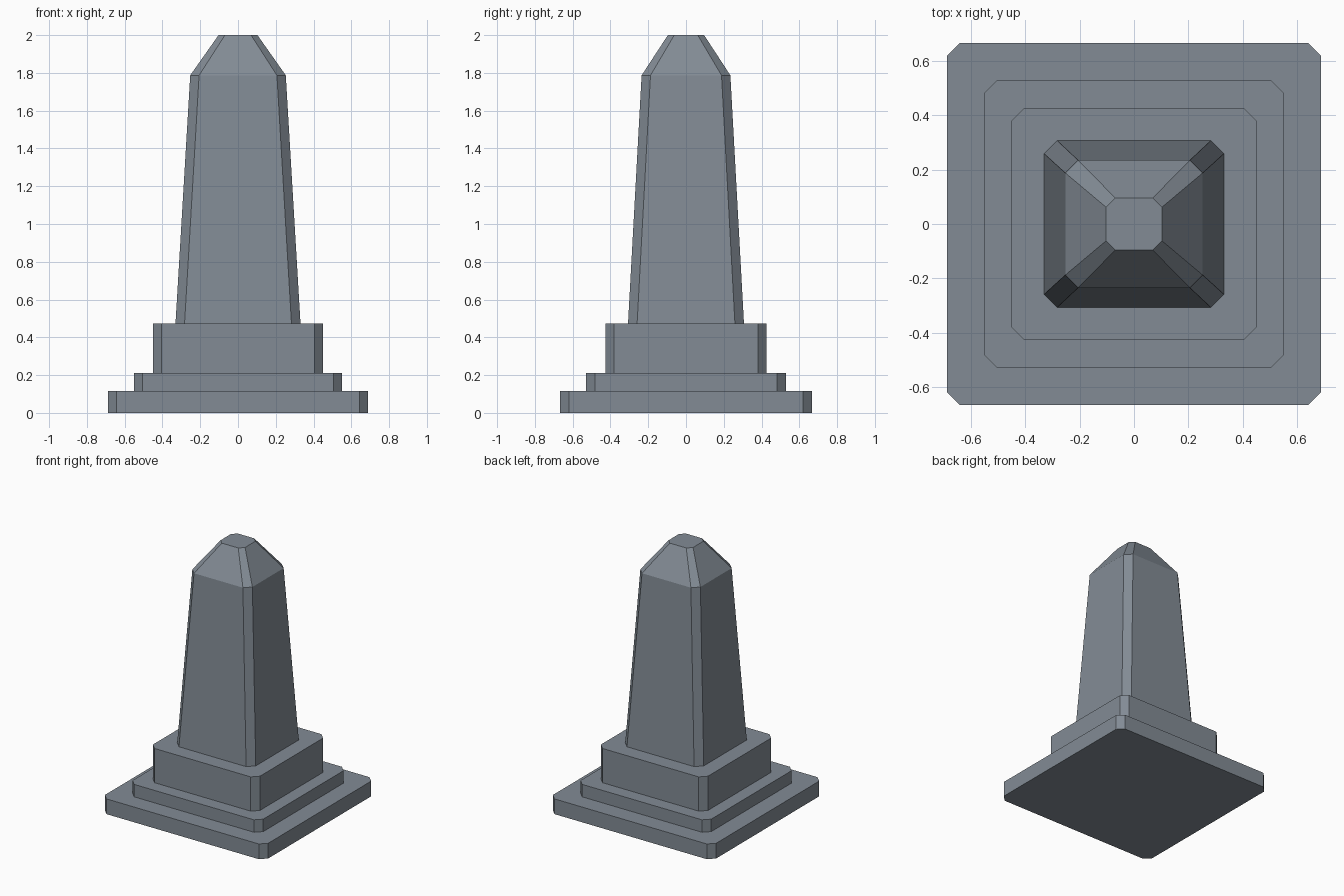
import bpy
import bmesh

if "Cube" in bpy.data.objects:
    bpy.data.objects.remove(bpy.data.objects["Cube"])

# Slate grey stone
stone = bpy.data.materials.new("slate_stone")
stone.diffuse_color = (0.225, 0.26, 0.3, 1.0)
stone.use_nodes = True
stone.node_tree.nodes["Principled BSDF"].inputs["Base Color"].default_value = stone.diffuse_color


def chamfered_stack(name, rings):
    """Loft chamfered rectangles; each ring is (z, half_x, half_y, chamfer)."""
    bm = bmesh.new()
    loops = []
    for z, x, y, c in rings:
        outline = [(x, -y + c), (x, y - c), (x - c, y), (-x + c, y),
                   (-x, y - c), (-x, -y + c), (-x + c, -y), (x - c, -y)]
        loops.append([bm.verts.new((px, py, z)) for px, py in outline])
    for low, high in zip(loops, loops[1:]):
        for i in range(8):
            j = (i + 1) % 8
            bm.faces.new((low[i], low[j], high[j], high[i]))
    bm.faces.new(loops[0][::-1])
    bm.faces.new(loops[-1])
    mesh = bpy.data.meshes.new(name)
    bm.to_mesh(mesh)
    bm.free()
    mesh.materials.append(stone)
    obj = bpy.data.objects.new(name, mesh)
    bpy.context.collection.objects.link(obj)
    return obj


# Stepped plinth: name, bottom z, top z, half width, half depth
for name, z0, z1, hx, hy in [
    ("base_slab", 0.0, 0.116, 0.688, 0.666),
    ("middle_step", 0.116, 0.211, 0.551, 0.529),
    ("pedestal_block", 0.211, 0.472, 0.451, 0.426),
]:
    chamfered_stack(name, [(z0, hx, hy, 0.046), (z1, hx, hy, 0.046)])

# Tapered shaft with its blunt pyramid cap
chamfered_stack("obelisk_shaft", [
    (0.472, 0.331, 0.307, 0.048),
    (1.787, 0.253, 0.235, 0.047),
    (2.0, 0.103, 0.096, 0.034),
])
